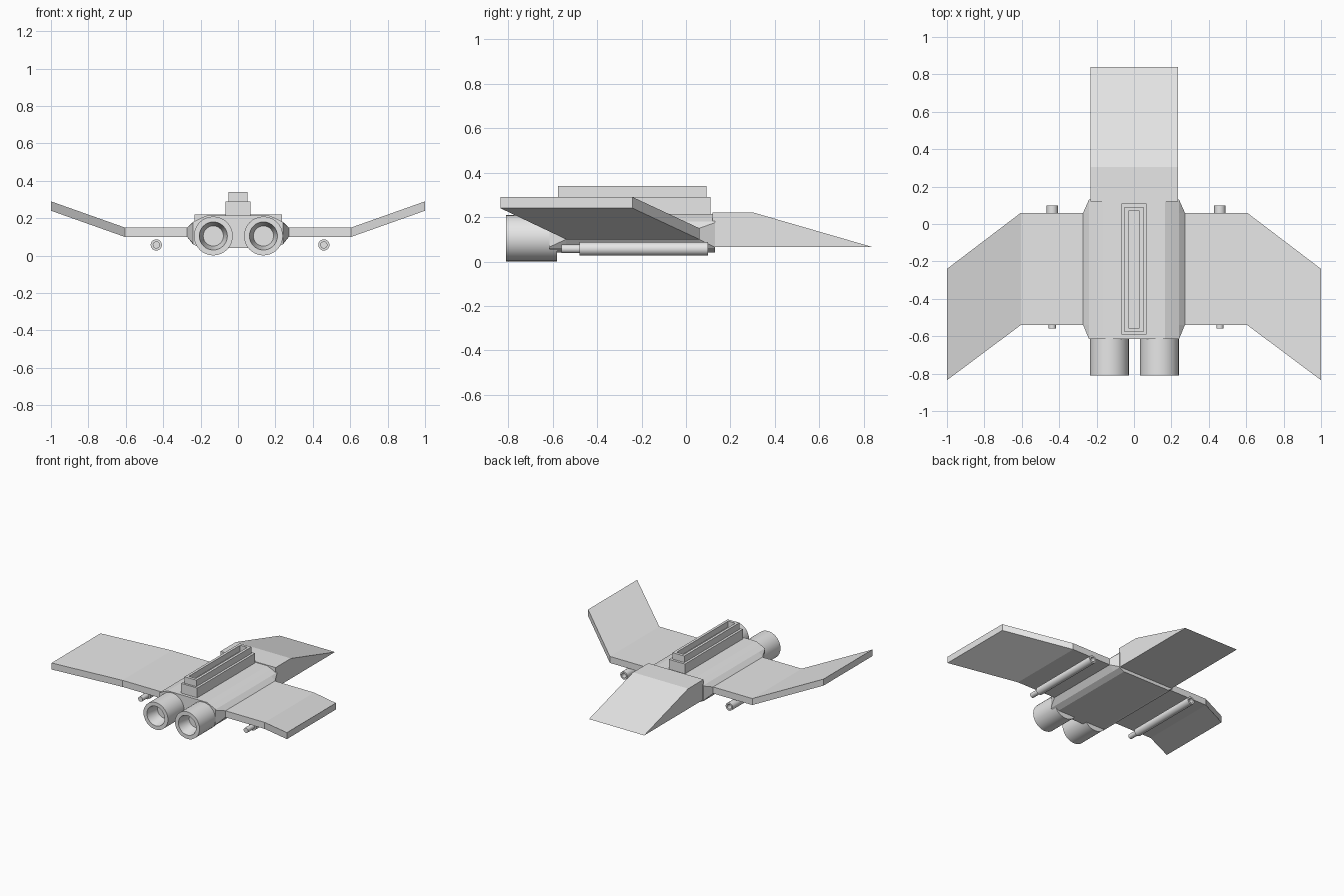
import bpy, bmesh, math
from mathutils import Matrix

cube = bpy.data.objects.get("Cube")
if cube:
    bpy.data.objects.remove(cube, do_unlink=True)

grey = bpy.data.materials.new("hull_grey")
grey.use_nodes = True
colour = (0.8, 0.8, 0.8, 1)
grey.diffuse_color = colour
grey.node_tree.nodes["Principled BSDF"].inputs["Base Color"].default_value = colour


def finish(name, bm, smooth=False):
    bmesh.ops.recalc_face_normals(bm, faces=bm.faces[:])
    mesh = bpy.data.meshes.new(name)
    bm.to_mesh(mesh)
    bm.free()
    mesh.materials.append(grey)
    obj = bpy.data.objects.new(name, mesh)
    bpy.context.collection.objects.link(obj)
    if smooth:
        bpy.ops.object.select_all(action='DESELECT')
        obj.select_set(True)
        bpy.context.view_layer.objects.active = obj
        bpy.ops.object.shade_smooth_by_angle(angle=math.radians(35))
    return obj


def loft(name, rings, caps=True):
    """Skin a list of closed rings that share a point count."""
    bm = bmesh.new()
    loops = [[bm.verts.new(p) for p in ring] for ring in rings]
    n = len(loops[0])
    for a, b in zip(loops, loops[1:]):
        for i in range(n):
            j = (i + 1) % n
            bm.faces.new((a[i], a[j], b[j], b[i]))
    if caps:
        bm.faces.new(loops[0])
        bm.faces.new(loops[-1])
    return finish(name, bm)


def turned(name, x, z, profile, sides=32):
    """Spin a (y, radius) profile about an axis along y, closing both ends."""
    bm = bmesh.new()
    rings = []
    for y, r in profile:
        angles = [2 * math.pi * i / sides for i in range(sides)]
        rings.append([bm.verts.new((x + r * math.cos(a), y, z + r * math.sin(a))) for a in angles])
    for a, b in zip(rings, rings[1:]):
        for i in range(sides):
            j = (i + 1) % sides
            bm.faces.new((a[i], a[j], b[j], b[i]))
    bm.faces.new(rings[0])
    bm.faces.new(rings[-1])
    return finish(name, bm, smooth=True)


def rect(w, y0, y1, z):
    return [(-w, y0, z), (w, y0, z), (w, y1, z), (-w, y1, z)]


# Fuselage: faceted section with side bulges that taper at both ends
def hull_ring(y, bulge, low, high):
    half = [(0.2, 0.04), (0.24, 0.06), (bulge, low), (bulge, high),
            (0.24, 0.18), (0.2, 0.2), (0.165, 0.215)]
    return [(x, y, z) for x, z in half] + [(-x, y, z) for x, z in reversed(half)]


loft("fuselage", [hull_ring(-0.615, 0.241, 0.065, 0.175),
                  hull_ring(-0.54, 0.272, 0.1, 0.15),
                  hull_ring(0.06, 0.272, 0.1, 0.15),
                  hull_ring(0.13, 0.241, 0.065, 0.175)])

# Wedge nose
side = [(0.12, 0.065), (0.84, 0.065), (0.305, 0.22), (0.12, 0.22)]
loft("nose", [[(x, y, z) for y, z in side] for x in (-0.233, 0.236)])

# Spine with a stepped top and an open trough
loft("spine_base", [rect(0.068, -0.592, 0.11, z) for z in (0.19, 0.29)])
loft("spine_top", [rect(0.05, -0.577, 0.092, 0.285), rect(0.05, -0.577, 0.092, 0.34),
                   rect(0.03, -0.555, 0.07, 0.34), rect(0.03, -0.555, 0.07, 0.295)])


# Wings: flat inner panel, swept and raised outer panel
def wing_ring(x, y0, y1, z):
    return [(x, y0, z), (x, y1, z), (x, y1, z + 0.05), (x, y0, z + 0.05)]


for s, label in ((1, "left"), (-1, "right")):
    loft(label + "_wing", [wing_ring(s * 0.2, -0.54, 0.06, 0.1),
                           wing_ring(s * 0.605, -0.54, 0.06, 0.1),
                           wing_ring(s * 1.0, -0.835, -0.24, 0.24)])
    # Engine with a tapered hollow nozzle
    turned(label + "_engine", 0.002 + s * 0.134, 0.105,
           [(-0.58, 0.104), (-0.81, 0.104), (-0.81, 0.075), (-0.71, 0.054)])
    # Under-wing gun with hollow muzzle and a thinner tail
    turned(label + "_gun", 0.011 + s * 0.448, 0.057,
           [(0.04, 0.018), (0.1, 0.018), (0.1, 0.03), (-0.48, 0.03),
            (-0.48, 0.019), (-0.56, 0.019)], sides=24)
